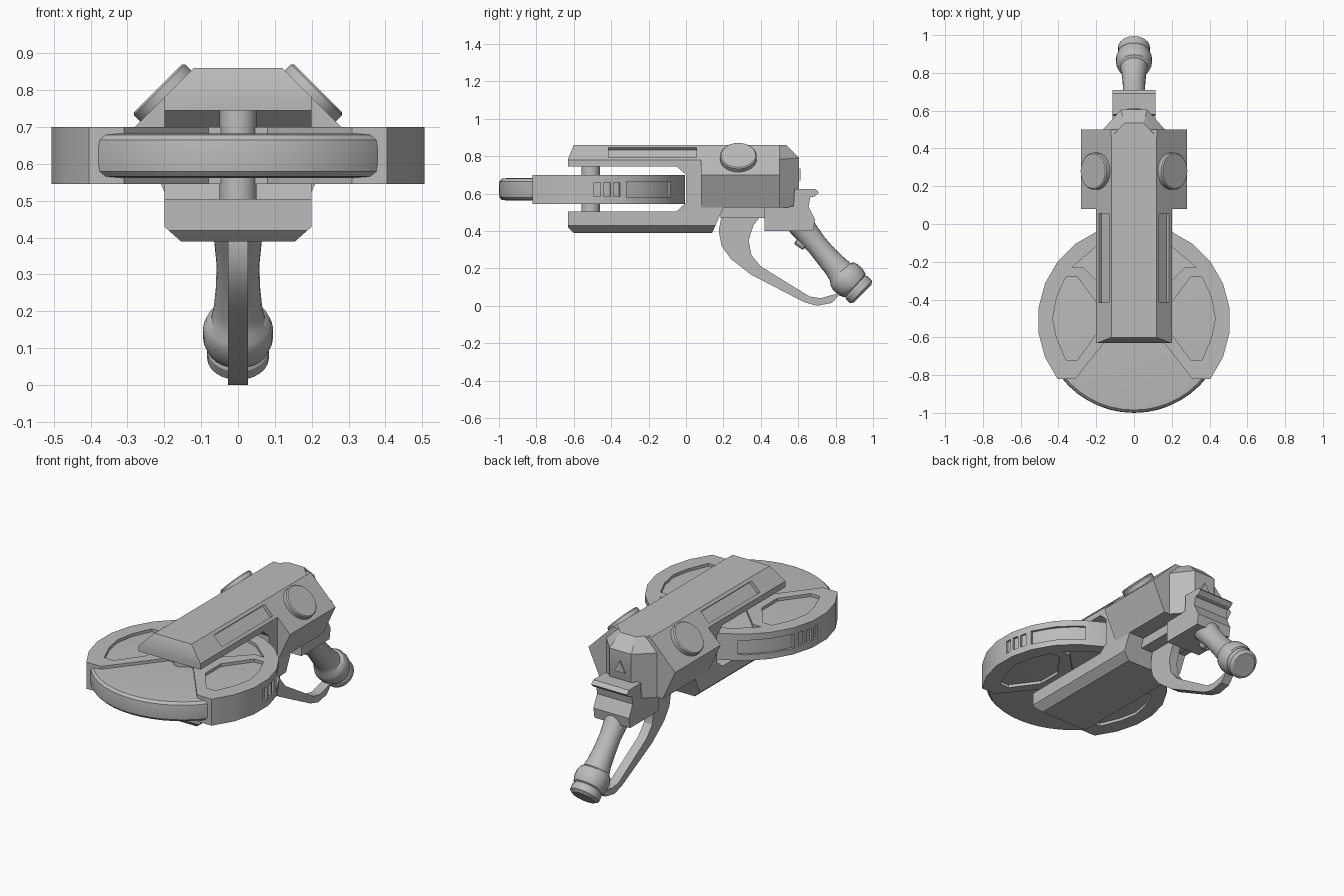
import bpy
import bmesh
from math import cos, sin, pi, radians
from mathutils import Vector, Matrix

if "Cube" in bpy.data.objects:
    bpy.data.objects.remove(bpy.data.objects["Cube"], do_unlink=True)

GREY = (0.5, 0.5, 0.5, 1)
mat = bpy.data.materials.new("plain grey")
mat.use_nodes = True
mat.diffuse_color = GREY
mat.node_tree.nodes["Principled BSDF"].inputs["Base Color"].default_value = GREY
parts = []


def finish(name, bm, keep=True):
    bmesh.ops.recalc_face_normals(bm, faces=bm.faces)
    mesh = bpy.data.meshes.new(name)
    bm.to_mesh(mesh)
    bm.free()
    mesh.materials.append(mat)
    ob = bpy.data.objects.new(name, mesh)
    bpy.context.collection.objects.link(ob)
    if keep:
        parts.append(ob)
    return ob


def prism(name, pts, axis, lo, hi, keep=True):
    """Extrude a flat outline along one axis."""
    def place(p, d):
        return {"x": (d, *p), "y": (p[0], d, p[1]), "z": (*p, d)}[axis]
    bm = bmesh.new()
    a = [bm.verts.new(place(p, lo)) for p in pts]
    b = [bm.verts.new(place(p, hi)) for p in pts]
    bm.faces.new(a)
    bm.faces.new(b)
    for i in range(len(pts)):
        j = (i + 1) % len(pts)
        bm.faces.new((a[i], a[j], b[j], b[i]))
    return finish(name, bm, keep)


def box(name, size, matrix, keep=True):
    bm = bmesh.new()
    bmesh.ops.create_cube(bm, size=1, matrix=matrix @ Matrix.Diagonal((*size, 1)))
    return finish(name, bm, keep)


def cylinder(name, radius, depth, matrix, sides=32, bevel=0):
    bm = bmesh.new()
    bmesh.ops.create_cone(bm, cap_ends=True, segments=sides, radius1=radius,
                          radius2=radius, depth=depth, matrix=matrix)
    if bevel:
        rim = [e for e in bm.edges if any(len(f.verts) > 4 for f in e.link_faces)]
        bmesh.ops.bevel(bm, geom=rim, offset=bevel, segments=1, affect="EDGES")
    return finish(name, bm)


def loft(name, path, sides=24):
    """Round rings of (y, z, radius) joined along a path in the middle plane."""
    bm = bmesh.new()
    rings = []
    for i, (y, z, r) in enumerate(path):
        p, q = path[max(i - 1, 0)], path[min(i + 1, len(path) - 1)]
        t = Vector((0, q[0] - p[0], q[1] - p[1])).normalized()
        u, v = Vector((1, 0, 0)), Vector((0, -t.z, t.y))
        rings.append([bm.verts.new(Vector((0, y, z)) + r * (cos(a) * u + sin(a) * v))
                      for a in (2 * pi * k / sides for k in range(sides))])
    for a, b in zip(rings, rings[1:]):
        for i in range(sides):
            j = (i + 1) % sides
            bm.faces.new((a[i], a[j], b[j], b[i]))
    bm.faces.new(rings[0])
    bm.faces.new(rings[-1])
    return finish(name, bm)


def boolean(target, cutter, operation="DIFFERENCE"):
    mod = target.modifiers.new("cut", "BOOLEAN")
    mod.operation, mod.object, mod.solver = operation, cutter, "EXACT"
    bpy.context.view_layer.objects.active = target
    bpy.ops.object.modifier_apply(modifier=mod.name)
    bpy.data.objects.remove(cutter, do_unlink=True)


def mirrored(half):
    return half + [(-x, z) for x, z in reversed(half)]


def tilt(side, x, y, z):
    """Frame whose local z points 45 degrees up and outward."""
    return Matrix.Translation((side * x, y, z)) @ Matrix.Rotation(side * pi / 4, 4, "Y")


# Forked frame: side outline trimmed by the chamfered front section
frame = prism("forked_frame", [
    (-.63, .745), (-.63, .785), (-.60, .86), (.46, .86), (.46, .525), (.2, .525),
    (.14, .39), (-.6, .39), (-.63, .42), (-.63, .505), (-.05, .505), (0, .55),
    (0, .70), (-.05, .745)], "x", -.25, .25)
section = prism("section", mirrored([(.155, .39), (.2, .43), (.2, .78), (.12, .86)]),
                "y", -.7, .6, False)
boolean(frame, section, "INTERSECT")
for s in (-1, 1):
    boolean(frame, box("slot", (.075, .47, .04), tilt(s, .16, -.18, .82), False))

# Faceted tail behind the frame
bm = bmesh.new()
for s in (-1, 1):
    for x, y, z in [(.2, .46, .525), (.2, .46, .78), (.12, .46, .86), (.05, .535, .86),
                    (.07, .605, .79), (.07, .605, .6), (.1, .57, .525)]:
        bm.verts.new((s * x, y, z))
bmesh.ops.convex_hull(bm, input=bm.verts)
finish("faceted_tail", bm)
prism("tail_triangle", [(-.035, .67), (.035, .67), (0, .735)], "y", .6, .612)

# Wide housing and its two angled knobs
prism("side_housing", mirrored([(.2, .525), (.28, .70), (.121, .859)]), "y", .08, .5)
for s, side in ((1, "left"), (-1, "right")):
    cylinder(side + "_knob", .098, .06, tilt(s, .196, .28, .784), bevel=.006)

# Disc with rounded rim
CY = -.51
bm = bmesh.new()
rim = [(0, .683), (.44, .683), (.475, .679), (.488, .665), (.49, .645), (.49, .6),
       (.488, .58), (.475, .566), (.44, .562), (0, .562)]
verts = [bm.verts.new((r, CY, z)) for r, z in rim]
edges = [bm.edges.new(pair) for pair in zip(verts, verts[1:])]
bmesh.ops.spin(bm, geom=verts + edges, cent=(0, CY, 0), axis=(0, 0, 1),
               angle=2 * pi, steps=48, use_duplicate=False)
bmesh.ops.remove_doubles(bm, verts=bm.verts, dist=.0005)
finish("disc", bm)

# Casing round the back of the disc, with pockets
arc = [(.51 * cos(a), CY + .51 * sin(a))
       for a in (radians(15 * k + 7.5) for k in range(-3, 15))]
casing = prism("disc_casing", arc + [(-.31, -.82), (-.08, -.53), (.08, -.53), (.31, -.82)],
               "z", .545, .70)
side_pocket = [(.36, -.72), (.41, -.6), (.43, -.5), (.41, -.39), (.36, -.28),
               (.30, -.28), (.19, -.43), (.19, -.57), (.30, -.72)]
for s in (-1, 1):
    boolean(casing, prism("pocket", [(s * x, y) for x, y in side_pocket],
                          "z", .5, .75, False))
rear_pocket = mirrored([(.1, -.40), (.27, -.23), (.33, -.23), (.2, -.12), (.08, -.08)])
boolean(casing, prism("pocket", rear_pocket, "z", .5, .75, False))

# Vents and window in each side of the casing
openings = [(2, 6, .585, .66), (8, 12, .585, .66), (14, 18, .585, .66), (22, 57, .58, .663)]
for s in (-1, 1):
    for start, end, low, high in openings:
        angles = [radians(start + (end - start) * k / 6) for k in range(7)]
        ring = [(.494, a) for a in angles] + [(.54, a) for a in reversed(angles)]
        outline = [(s * r * cos(a), CY + r * sin(a)) for r, a in ring]
        boolean(casing, prism("opening", outline, "z", low, high, False))

# Spindle through the fork
cylinder("spindle", .05, .3, Matrix.Translation((0, CY, .625)))

# Rear bracket and guard mount
prism("rear_bracket", [
    (.42, .40), (.68, .40), (.69, .46), (.655, .53), (.665, .58), (.69, .585),
    (.71, .605), (.69, .625), (.58, .625), (.575, .53), (.42, .53)], "x", -.115, .115)
box("guard_mount", (.2, .25, .07), Matrix.Translation((0, .31, .505)))

# Trigger guard
prism("trigger_guard", [
    (.19, .48), (.175, .40), (.19, .32), (.24, .25), (.35, .165), (.63, .02), (.70, 0),
    (.78, .015), (.83, .07), (.79, .06), (.72, .04), (.66, .05), (.40, .21),
    (.35, .27), (.335, .35), (.36, .43), (.40, .48)], "x", -.027, .027)

# Grip with flared pommel
loft("grip", [
    (.585, .47, .075), (.65, .385, .064), (.70, .325, .058), (.75, .265, .06),
    (.80, .21, .066), (.825, .18, .073), (.835, .17, .087), (.852, .153, .095),
    (.88, .127, .095), (.9, .108, .086), (.905, .103, .078), (.912, .097, .084),
    (.936, .074, .084), (.945, .065, .066)])
cylinder("trigger_button", .025, .06, Matrix.Translation((0, .615, .335))
         @ Matrix.Rotation(radians(55), 4, "X"), 16, .005)

# Smooth the curved faces, keep edges sharp
bpy.ops.object.select_all(action="DESELECT")
for ob in parts:
    ob.select_set(True)
bpy.context.view_layer.objects.active = parts[0]
bpy.ops.object.shade_smooth_by_angle(angle=radians(28))
